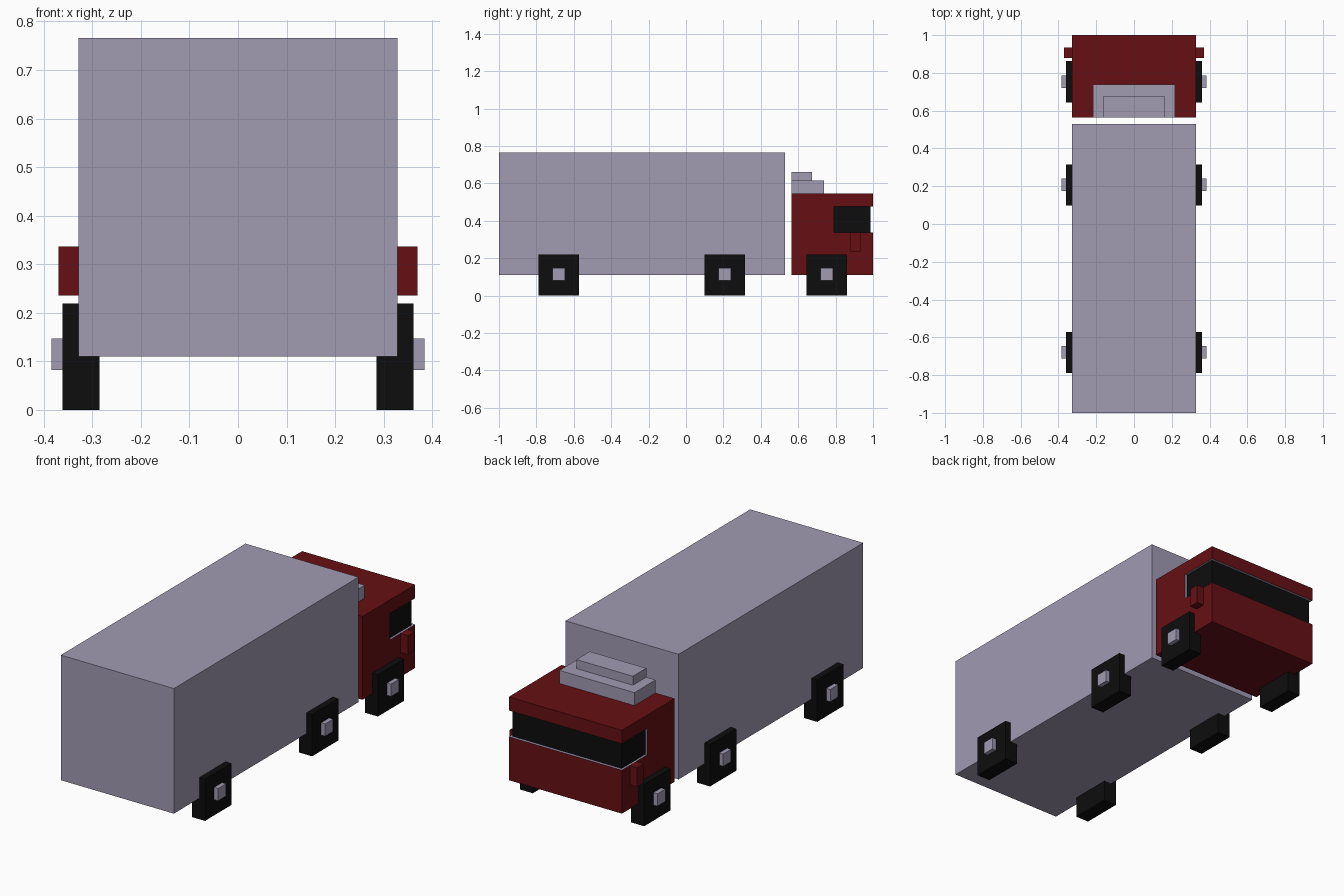
import bpy

if "Cube" in bpy.data.objects:
    bpy.data.objects.remove(bpy.data.objects["Cube"])


def material(name, rgb):
    m = bpy.data.materials.new(name)
    m.diffuse_color = (*rgb, 1)
    m.use_nodes = True
    m.node_tree.nodes["Principled BSDF"].inputs["Base Color"].default_value = m.diffuse_color
    return m


GREY = material("pale_grey", (0.36, 0.325, 0.45))
RED = material("dark_red", (0.133, 0.005, 0.007))
BLACK = material("black", (0.004, 0.004, 0.004))


def box(name, x, y, z, mat):
    """Box from (min, max) ranges on each axis."""
    bpy.ops.mesh.primitive_cube_add(size=1)
    ob = bpy.context.object
    ob.name = name
    lo, hi = zip(x, y, z)
    for v in ob.data.vertices:
        v.co = [a + (c + 0.5) * (b - a) for a, b, c in zip(lo, hi, v.co)]
    ob.data.materials.append(mat)
    return ob


def mirrored_box(name, x, y, z, mat):
    """The same box on the left and right sides."""
    box(name + "_right", x, y, z, mat)
    box(name + "_left", (-x[1], -x[0]), y, z, mat)


W = 0.328        # half width of the body
BASE = 0.11      # underside of the body

# Cargo container
box("cargo_box", (-W, W), (-1, 0.53), (BASE, 0.766), GREY)

# Cab with a wrap-around window slot, whose rims are grey
cab = box("cab", (-W, W), (0.563, 1), (BASE, 0.547), RED)
cutter = box("window_cutter", (-0.5, 0.5), (0.79, 1.2), (0.338, 0.476), GREY)
slot = cab.modifiers.new("window_slot", 'BOOLEAN')
slot.operation = 'DIFFERENCE'
slot.solver = 'EXACT'
slot.material_mode = 'TRANSFER'
slot.object = cutter
bpy.context.view_layer.objects.active = cab
bpy.ops.object.modifier_apply(modifier=slot.name)
bpy.data.objects.remove(cutter)

# Recessed window band
box("window_band", (-W + 0.011, W - 0.011), (0.79, 0.986), (0.338, 0.476), BLACK)

# Stepped roof deflector
box("deflector_lower", (-0.218, 0.218), (0.563, 0.738), (0.547, 0.615), GREY)
box("deflector_upper", (-0.164, 0.164), (0.563, 0.674), (0.615, 0.662), GREY)

# Side mirrors
mirrored_box("side_mirror", (W, 0.37), (0.88, 0.934), (0.236, 0.337), RED)

# Wheels with protruding hubs
for label, y in (("front", 0.753), ("middle", 0.207), ("rear", -0.68)):
    mirrored_box(label + "_wheel", (0.285, 0.361), (y - 0.109, y + 0.109), (0, 0.219), BLACK)
    mirrored_box(label + "_hub", (0.361, 0.384), (y - 0.033, y + 0.033), (0.082, 0.147), GREY)
